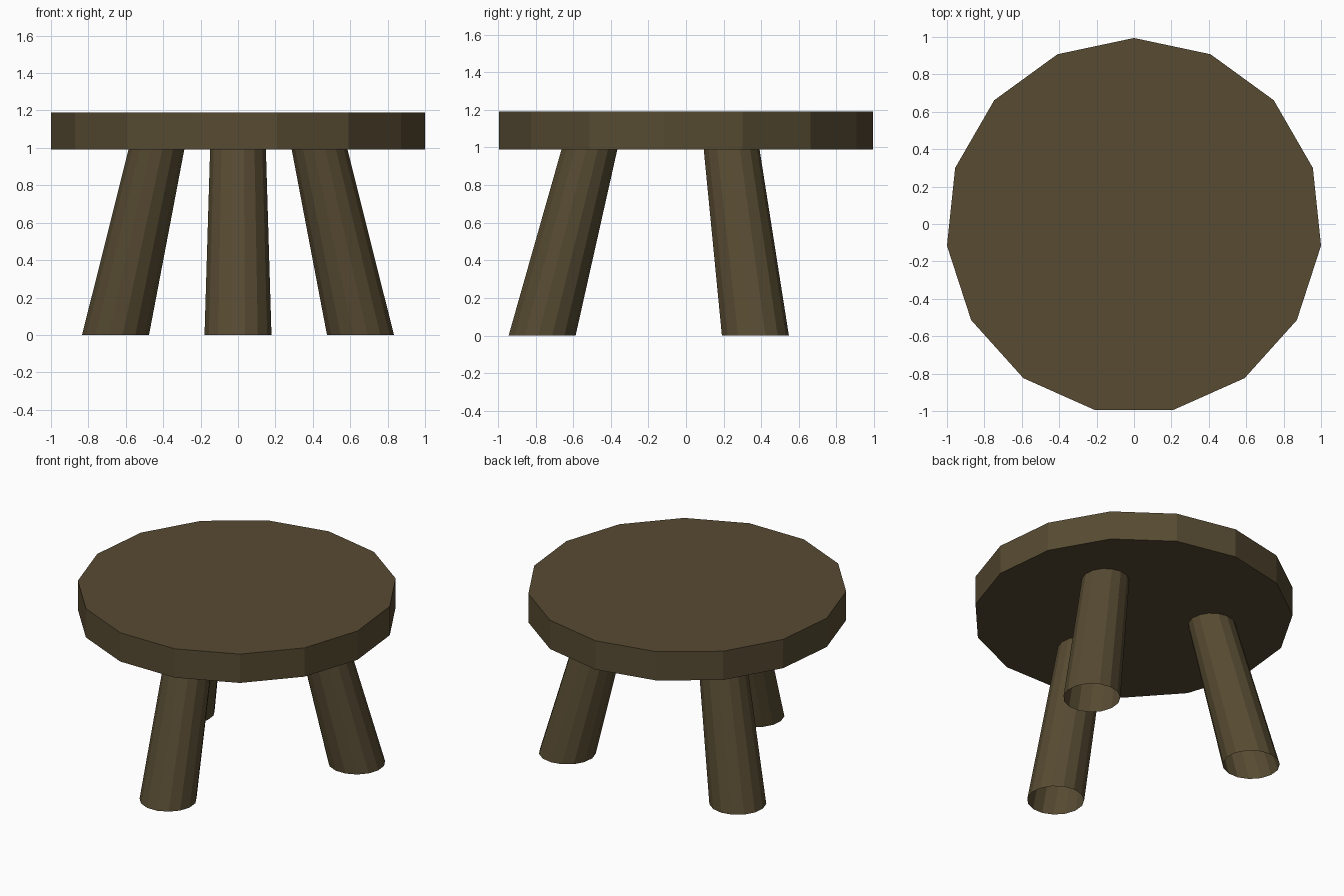
import bpy, math

if "Cube" in bpy.data.objects:
    bpy.data.objects.remove(bpy.data.objects["Cube"])

SIDES = 15
CY = -0.011          # centre of the 15-sided outline
SEAT_Z, TOP_Z = 0.99, 1.19

wood = bpy.data.materials.new("dark brown wood")
wood.diffuse_color = (0.095, 0.07, 0.032, 1.0)
wood.use_nodes = True
wood.node_tree.nodes["Principled BSDF"].inputs["Base Color"].default_value = wood.diffuse_color


def ring(cx, cy, z, r):
    """Horizontal polygon with one corner pointing to +y."""
    return [(cx + r * math.cos(math.pi / 2 + 2 * math.pi * i / SIDES),
             cy + r * math.sin(math.pi / 2 + 2 * math.pi * i / SIDES), z)
            for i in range(SIDES)]


def loft(name, lower, upper, capped):
    n = SIDES
    faces = [(i, (i + 1) % n, n + (i + 1) % n, n + i) for i in range(n)]
    if capped:
        faces += [tuple(reversed(range(n))), tuple(range(n, 2 * n))]
    mesh = bpy.data.meshes.new(name)
    mesh.from_pydata(lower + upper, [], faces)
    mesh.materials.append(wood)
    obj = bpy.data.objects.new(name, mesh)
    bpy.context.collection.objects.link(obj)
    return obj


# Thick round seat
loft("seat", ring(0, CY, SEAT_Z, 1.0055), ring(0, CY, TOP_Z, 1.0055), True)

# Three splayed, tapered legs, hollow and open at the floor
for name, deg in (("front_leg", 270), ("right_leg", 30), ("left_leg", 150)):
    dx, dy = math.cos(math.radians(deg)), math.sin(math.radians(deg))
    loft(name,
         ring(0.756 * dx, CY + 0.756 * dy, 0.0, 0.18),
         ring(0.504 * dx, CY + 0.504 * dy, SEAT_Z, 0.15), False)
